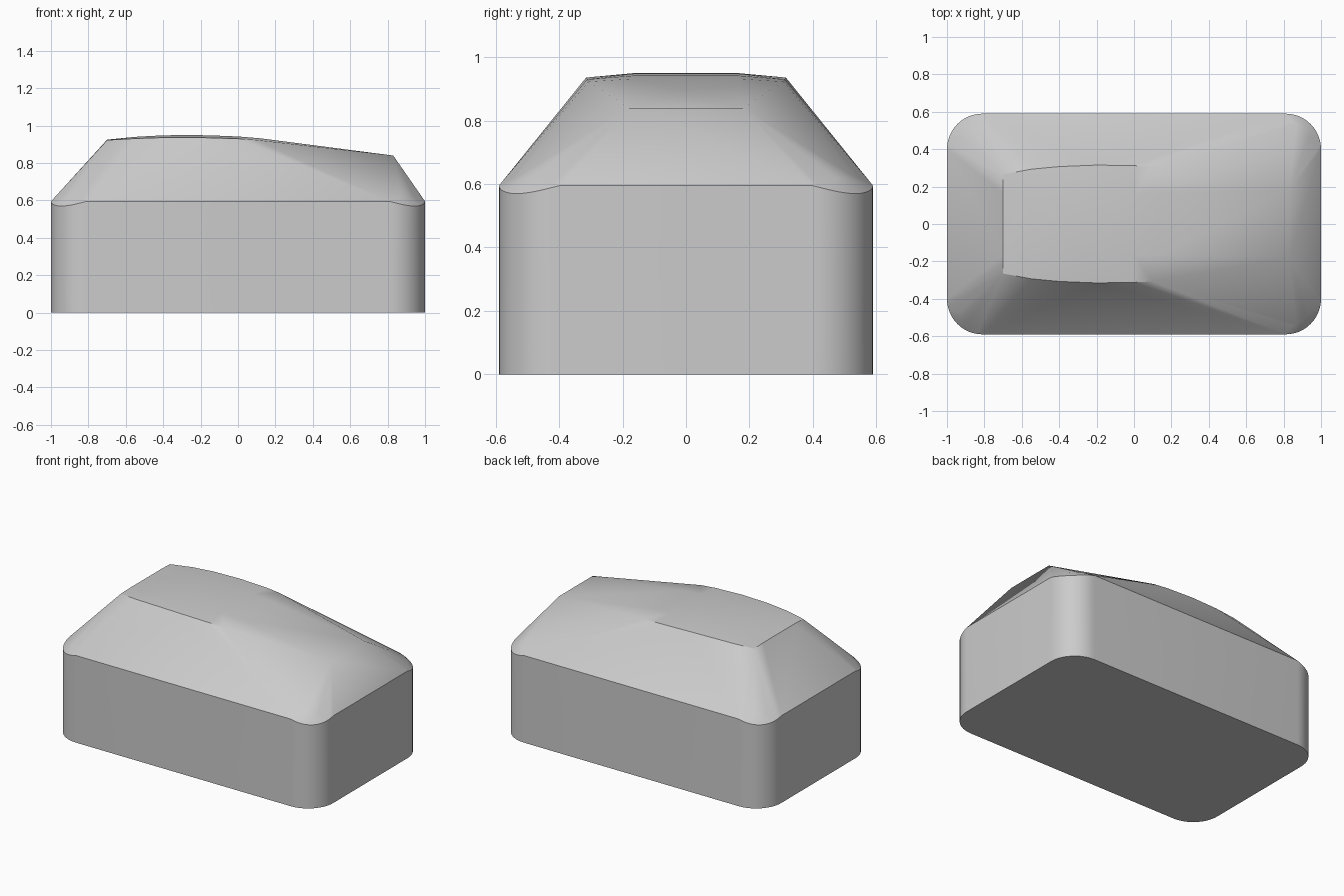
import bpy, bmesh, math

cube = bpy.data.objects.get("Cube")
if cube:
    bpy.data.objects.remove(cube, do_unlink=True)

HX, HY, R = 1.0, 0.59, 0.19
STEPS = 12


def corner_arc(radius, z_of_angle):
    """Quarter arc in each of the four corners."""
    pts = []
    for sx in (-1, 1):
        for sy in (-1, 1):
            for i in range(STEPS + 1):
                a = math.pi / 2 * i / STEPS
                pts.append((sx * (HX - R + radius * math.cos(a)),
                            sy * (HY - R + radius * math.sin(a)),
                            z_of_angle(a)))
    return pts


# Vertical walls, with the rim dipping at the corners
points = corner_arc(R, lambda a: 0.0)
points += corner_arc(R, lambda a: 0.595 - 0.025 * math.sin(2 * a))
# Rounded shoulder above each corner
points += corner_arc(0.15, lambda a: 0.618)

# Crown: flat centre strip (x, z) and lower outer edge (x, y, z)
ridge = [(-0.7, 0.925), (-0.55, 0.94), (-0.42, 0.947), (-0.3, 0.95),
         (-0.15, 0.948), (0.0, 0.942), (0.12, 0.932), (0.83, 0.84)]
edge = [(-0.7, 0.265, 0.922), (-0.55, 0.293, 0.931), (-0.4, 0.307, 0.936),
        (-0.2, 0.315, 0.936), (0.0, 0.312, 0.93), (0.1, 0.307, 0.923),
        (0.83, 0.178, 0.84)]
for side in (-1, 1):
    points += [(x, side * 0.165, z) for x, z in ridge]
    points += [(x, side * y, z) for x, y, z in edge]

# Wrap the profiles in one convex shell
bm = bmesh.new()
for p in points:
    bm.verts.new(p)
hull = bmesh.ops.convex_hull(bm, input=bm.verts)
loose = [v for v in bm.verts if not v.link_faces]
bmesh.ops.delete(bm, geom=loose, context='VERTS')
bmesh.ops.dissolve_limit(bm, angle_limit=math.radians(0.5),
                         verts=bm.verts, edges=bm.edges)
bmesh.ops.recalc_face_normals(bm, faces=bm.faces)
mesh = bpy.data.meshes.new("rounded_block")
bm.to_mesh(mesh)
bm.free()

block = bpy.data.objects.new("rounded_block", mesh)
bpy.context.collection.objects.link(block)

# Single light grey
grey = bpy.data.materials.new("light_grey")
grey.use_nodes = True
colour = (0.6, 0.6, 0.6, 1.0)
grey.diffuse_color = colour
grey.node_tree.nodes["Principled BSDF"].inputs["Base Color"].default_value = colour
mesh.materials.append(grey)

bpy.context.view_layer.objects.active = block
block.select_set(True)
bpy.ops.object.shade_smooth_by_angle(angle=math.radians(30))
